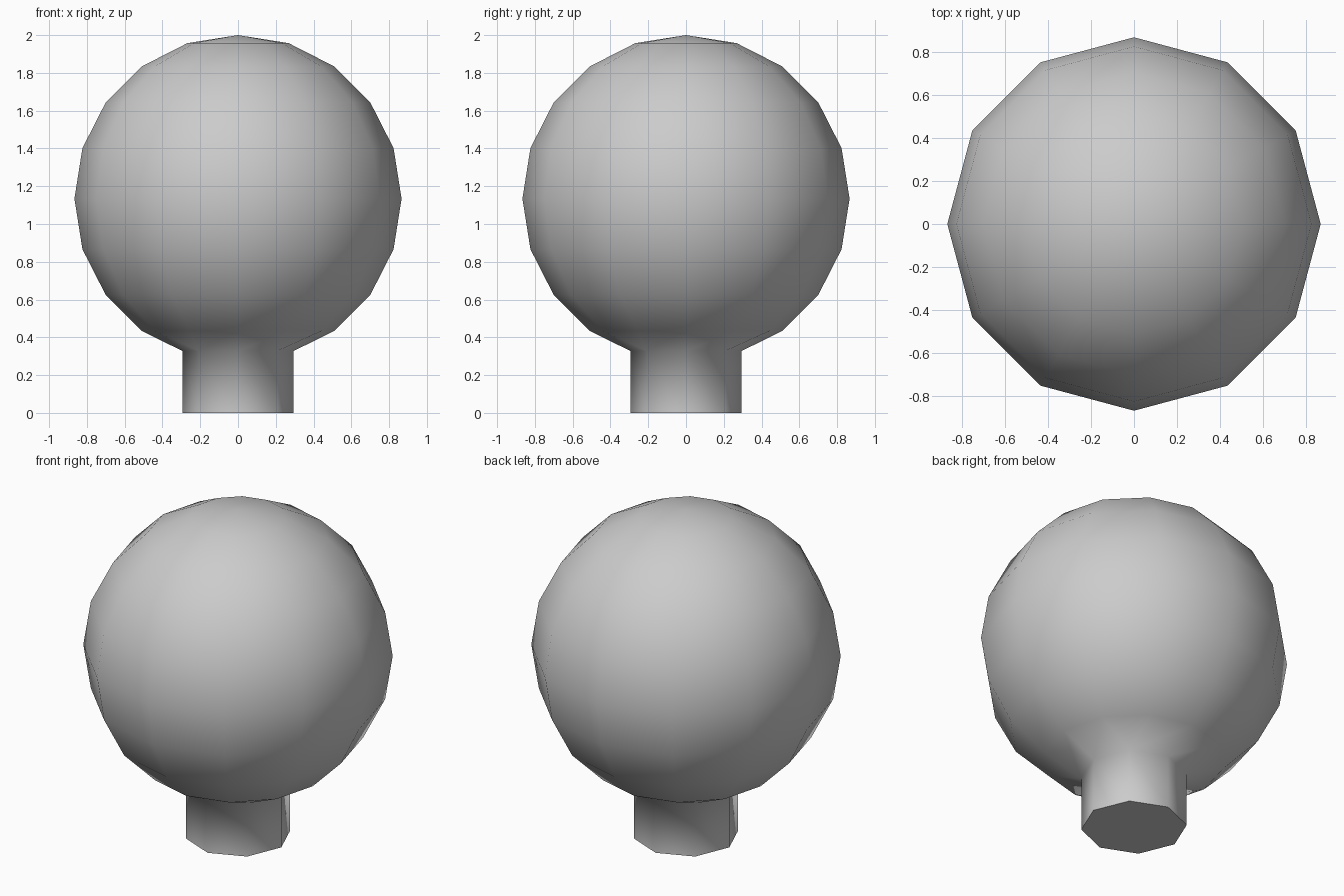
import bpy, bmesh
from math import sin, cos, pi, radians

if "Cube" in bpy.data.objects:
    bpy.data.objects.remove(bpy.data.objects["Cube"])

R, CZ = 0.866, 1.134       # ball radius and centre height
NECK_R, NECK_TOP = 0.295, 0.328

bm = bmesh.new()


def ring(radius, z, n):
    return [bm.verts.new((radius * cos(2 * pi * i / n), radius * sin(2 * pi * i / n), z))
            for i in range(n)]


def stitch(a, b):
    """Join two rings, walking round both by angle (counts may differ)."""
    na, nb = len(a), len(b)
    i = j = 0
    while i < na or j < nb:
        ta, tb = (i + 1) * nb, (j + 1) * na
        A, B = a[i % na], b[j % nb]
        A2, B2 = a[(i + 1) % na], b[(j + 1) % nb]
        if ta == tb and na == nb:
            bm.faces.new((A, B, B2, A2))
            i, j = i + 1, j + 1
        elif ta <= tb and i < na:
            bm.faces.new((A, B, A2))
            i += 1
        else:
            bm.faces.new((A, B, B2))
            j += 1


# Ball: 12 sides, rings every 18 degrees, open at the bottom
rings = [ring(R * sin(radians(18 * k)), CZ + R * cos(radians(18 * k)), 12)
         for k in range(1, 9)]
top = bm.verts.new((0, 0, CZ + R))
for i in range(12):
    bm.faces.new((top, rings[0][i], rings[0][(i + 1) % 12]))

# Neck: 8 sides, blended into the ball
rings += [ring(NECK_R, NECK_TOP, 8), ring(NECK_R, 0, 8)]
for upper, lower in zip(rings, rings[1:]):
    stitch(upper, lower)
for f in bm.faces:
    f.smooth = True

# Flat base with a crisp rim
base = bm.faces.new(rings[-1])
for e in base.edges:
    e.smooth = False
bmesh.ops.recalc_face_normals(bm, faces=bm.faces)

mesh = bpy.data.meshes.new("knob")
bm.to_mesh(mesh)
bm.free()
bpy.context.collection.objects.link(bpy.data.objects.new("knob", mesh))
